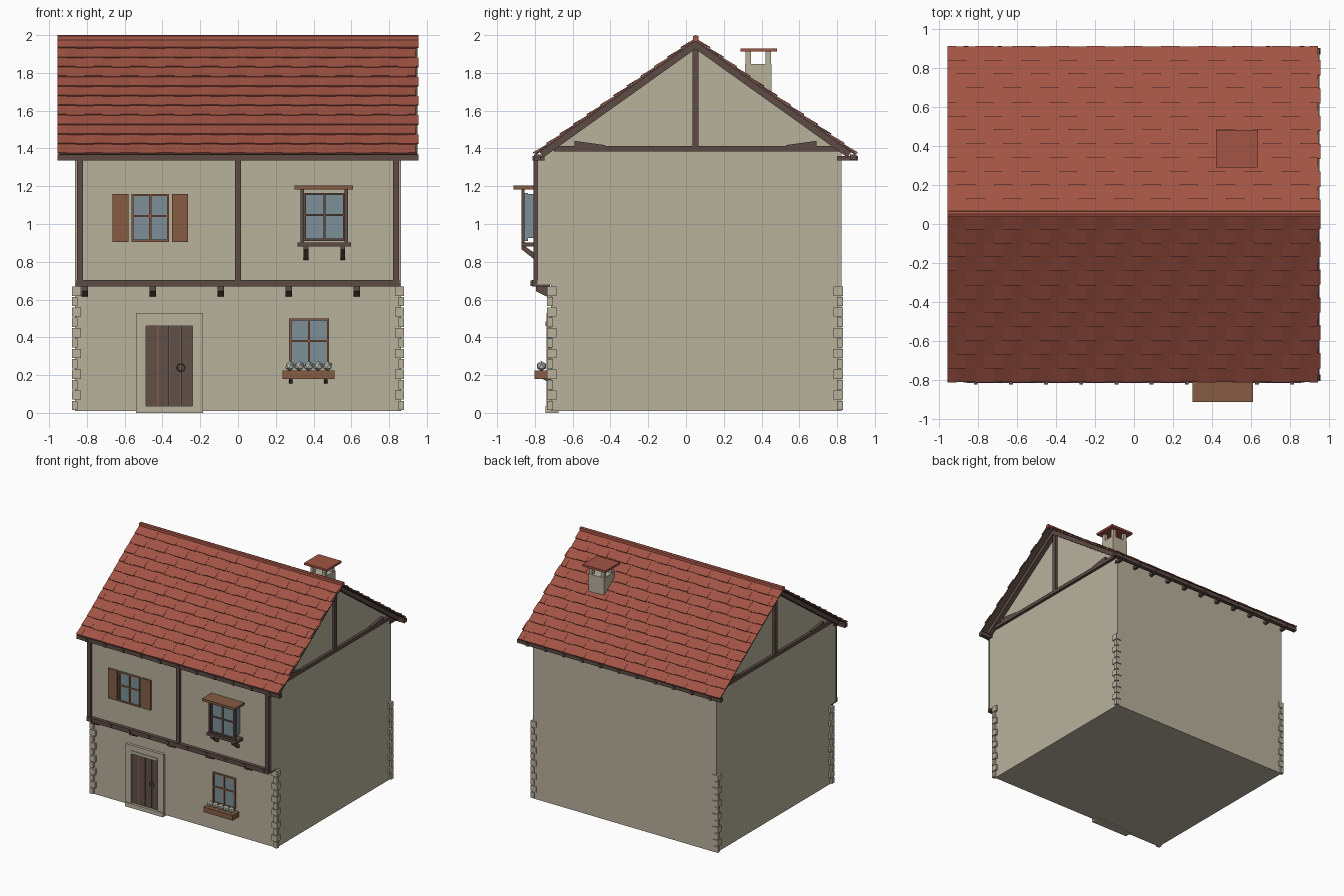
import bpy, bmesh, math
from mathutils import Vector, Matrix

cube = bpy.data.objects.get("Cube")
if cube:
    bpy.data.objects.remove(cube, do_unlink=True)


def material(name, rgb):
    m = bpy.data.materials.new(name)
    m.use_nodes = True
    m.diffuse_color = (*rgb, 1)
    m.node_tree.nodes["Principled BSDF"].inputs["Base Color"].default_value = (*rgb, 1)
    return m


plaster = material("plaster", (.48, .44, .335))
timber = material("dark timber", (.11, .07, .058))
tile_red = material("roof tile red", (.36, .088, .058))
brown = material("brown wood", (.24, .108, .056))
glass = material("window glass", (.2, .28, .31))
door_wood = material("door wood", (.12, .08, .064))
petal = material("pale flower", (.5, .55, .47))


def finish(name, bm, mat):
    bmesh.ops.recalc_face_normals(bm, faces=bm.faces)
    mesh = bpy.data.meshes.new(name)
    bm.to_mesh(mesh)
    bm.free()
    mesh.materials.append(mat)
    ob = bpy.data.objects.new(name, mesh)
    bpy.context.collection.objects.link(ob)
    return ob


def add_prism(bm, profile, x0, x1):
    """Extrude a (y, z) outline from x0 to x1."""
    a, b = [[bm.verts.new((x, y, z)) for y, z in profile] for x in (x0, x1)]
    bm.faces.new(a)
    bm.faces.new(b[::-1])
    for i in range(len(a)):
        j = (i + 1) % len(a)
        bm.faces.new((a[i], b[i], b[j], a[j]))


def prisms(name, mat, profile, spans):
    bm = bmesh.new()
    for x0, x1 in spans:
        add_prism(bm, profile, x0, x1)
    return finish(name, bm, mat)


def boxes(name, mat, items):
    """Each item is x0, x1, y0, y1, z0, z1."""
    bm = bmesh.new()
    for x0, x1, y0, y1, z0, z1 in items:
        add_prism(bm, [(y0, z0), (y1, z0), (y1, z1), (y0, z1)], x0, x1)
    return finish(name, bm, mat)


def around(centres, half):
    return [(c - half, c + half) for c in centres]


# House body with overhanging upper floor and gables
SIDE, LOW, UP, BACK = .862, -.715, -.785, .822
prisms("house_body", plaster,
       [(LOW, .01), (BACK, .01), (BACK, 1.385), (.05, 1.945), (LOW, 1.4),
        (UP, 1.36), (UP, .68), (LOW, .68)], [(-SIDE, SIDE)])

# Corner stones, alternating in width
stones = []
rows = 12
step = .66 / rows
for r in range(rows):
    w = .05 if r % 2 else .03
    z = .015 + r * step
    for s in (-1, 1):
        xs = sorted((s * .88, s * (.88 - w)))
        stones.append((*xs, LOW - .02, LOW - .02 + w, z, z + step - .006))
        stones.append((*xs, BACK + .008 - w, BACK + .008, z, z + step - .006))
boxes("corner_stones", plaster, stones)

# Roof: dark deck, overlapping tiles, ridge and eaves
RIDGE_Y, RIDGE_Z, RUN, SLOPE = .05, 1.982, .855, .7135
ang = math.atan(SLOPE)
ca, sa = math.cos(ang), math.sin(ang)
LENGTH = RUN / ca


def on_slope(side, s, n):
    """Point s down the slope and n above it."""
    return RIDGE_Y + side * (s * ca + n * sa), RIDGE_Z - s * sa + n * ca


def slab(side, s0, s1, n0, n1):
    return [on_slope(side, s, n) for s, n in ((s0, n0), (s1, n0), (s1, n1), (s0, n1))]


tiles = bmesh.new()
courses, tile_w = 12, .095
run = LENGTH / courses
for side, label in ((-1, "front"), (1, "back")):
    prisms(label + "_roof_deck", timber, slab(side, 0, LENGTH - .005, -.012, -.002), [(-.95, .95)])
    prisms(label + "_gable_rafters", timber, slab(side, .01, LENGTH - .03, -.045, -.012),
           [(-.9, -.85), (.85, .9)])
    for r in range(courses):
        x = -.955 - tile_w / 2 * (r % 2)
        end = .955 - .014 * (r % 2)
        k = 0
        while x < end:
            lift = .003 * ((k + r // 2) % 2)
            top, low = r * run, (r + 1) * run + .004 * (k % 2) * (r < courses - 1)
            add_prism(tiles, [on_slope(side, s, n) for s, n in
                              ((top, -.004), (low, 0), (low, .006 + lift), (top, .001))],
                      max(x, -.955), min(x + tile_w, end))
            x += tile_w
            k += 1
finish("roof_tiles", tiles, tile_red)
prisms("ridge_cap", tile_red, [(.035, 1.968), (.067, 1.968), (.065, 1.995), (.05, 2), (.037, 1.995)],
       [(-.955, .955)])
boxes("eave_beams", timber, [(-.955, .955, -.805, -.77, 1.335, 1.367),
                             (-.955, .955, .868, .902, 1.338, 1.368)])
ends = around([-.86 + .172 * i for i in range(11)], .012)
boxes("rafter_tails", timber,
      [(a, b, y0, y1, 1.335, 1.36) for a, b in ends for y0, y1 in ((-.812, -.75), (.8, .91))])

# Gable framing on both ends
for s, label in ((-1, "west"), (1, "east")):
    a, b = sorted((s * .85, s * .885))
    boxes(label + "_gable_frame", timber, [(a, b, -.7, .83, 1.383, 1.412),
                                           (a, b, .035, .067, 1.41, 1.95)])
    for t in (-1, 1):
        prisms(label + "_gable_brace", timber,
               [(RIDGE_Y + t * y, z) for y, z in ((.64, 1.41), (.64, 1.44), (.48, 1.418), (.48, 1.41))],
               [(a, b)])

# Front timber frame
posts = around((-.837, 0, .837), .016)
boxes("front_posts", timber, [(a, b, -.808, -.78, .7, 1.34) for a, b in posts])
boxes("front_sill_beam", timber, [(-.855, .855, -.815, -.72, .668, .704)])
boxes("joist_ends", timber, [(a, b, -.822, -.8, .672, .7)
                             for a, b in around([-.81 + .18 * i for i in range(10)], .01)])
prisms("jetty_brackets", timber, [(-.795, .67), (-.795, .645), (-.735, .615), (-.71, .615), (-.71, .67)],
       around([-.812 + .36 * i for i in range(5)], .017))


def window(name, x0, x1, z0, z1, y, frame, t=.012):
    """Glass pane with border and cross bars, facing the front."""
    xm, zm = (x0 + x1) / 2, z0 + (z1 - z0) * .54
    boxes(name + "_glass", glass, [(x0, x1, y, y + .02, z0, z1)])
    f, g = y - .008, y + .01
    boxes(name + "_frame", frame,
          [(x0, x0 + t, f, g, z0, z1), (x1 - t, x1, f, g, z0, z1),
           (x0, x1, f, g, z0, z0 + t), (x0, x1, f, g, z1 - t, z1),
           (xm - t / 2, xm + t / 2, f, g, z0, z1), (x0, x1, f, g, zm - t / 2, zm + t / 2)])


# Shuttered window
window("shuttered_window", -.565, -.365, .905, 1.16, UP - .006, brown)
boxes("shutters", brown, [(a, b, UP - .012, UP, .905, 1.16)
                          for a, b in around((-.622, -.307), .042)])

# Bay window
boxes("bay_canopy", brown, [(.3, .61, -.912, UP, 1.183, 1.203)])
boxes("bay_shelf", timber, [(.315, .598, -.872, UP, .88, .903)])
boxes("bay_posts", timber, [(a, b, -.872, -.856, .9, 1.185)
                            for a, b in around((.34, .574), .009)])
boxes("bay_body", glass, [(.348, .568, -.852, UP, .925, 1.16)])
window("bay_window", .348, .568, .91, 1.165, -.856, timber)
prisms("bay_brackets", timber, [(-.87, .88), (-.85, .88), (UP, .835), (UP, .81), (-.8, .81), (-.87, .865)],
       around((.36, .554), .012))

# Lower window with flower box
window("lower_window", .27, .482, .24, .5, LOW - .006, brown)
boxes("flower_box", brown, [(.235, .512, -.802, LOW, .18, .224)])
prisms("flower_box_brackets", timber, [(-.76, .18), (LOW, .18), (LOW, .155)], around((.28, .465), .009))
flowers = bmesh.new()
for i in range(5):
    bmesh.ops.create_icosphere(flowers, subdivisions=1, radius=.027,
                               matrix=Matrix.Translation((.275 + .05 * i, -.765, .248)))
finish("flowers", flowers, petal)

# Door, surround and step
planks = [-.487 + .062 * i for i in range(4)]
boxes("door_planks", door_wood, [(x, x + .059, LOW - .01, LOW + .01, .037, .46) for x in planks])
boxes("door_strip", brown, [(-.43, -.422, LOW - .013, LOW, .037, .46)])
boxes("door_surround", plaster, [(-.54, -.487, -.738, LOW, .03, .53), (-.24, -.185, -.738, LOW, .03, .53),
                                 (-.487, -.24, -.738, LOW, .46, .53)])
boxes("door_lintel", plaster, [(-.487, -.24, -.744, LOW, .46, .485)])
boxes("door_step", plaster, [(-.54, -.185, -.745, LOW + .04, 0, .036)])
bpy.ops.mesh.primitive_torus_add(major_radius=.02, minor_radius=.003, major_segments=16, minor_segments=6,
                                 location=(-.302, LOW - .014, .24), rotation=(math.pi / 2, 0, 0))
ring = bpy.context.object
ring.name = "door_ring"
ring.data.materials.append(timber)

# Chimney with raised cap
boxes("chimney_stack", plaster, [(.455, .598, .313, .452, 1.6, 1.848)])
boxes("chimney_posts", plaster, [(*x, *y, 1.84, 1.915) for x in around((.472, .581), .014)
                                 for y in around((.33, .435), .014)])
boxes("chimney_cap", tile_red, [(.42, .635, .288, .482, 1.912, 1.93)])
